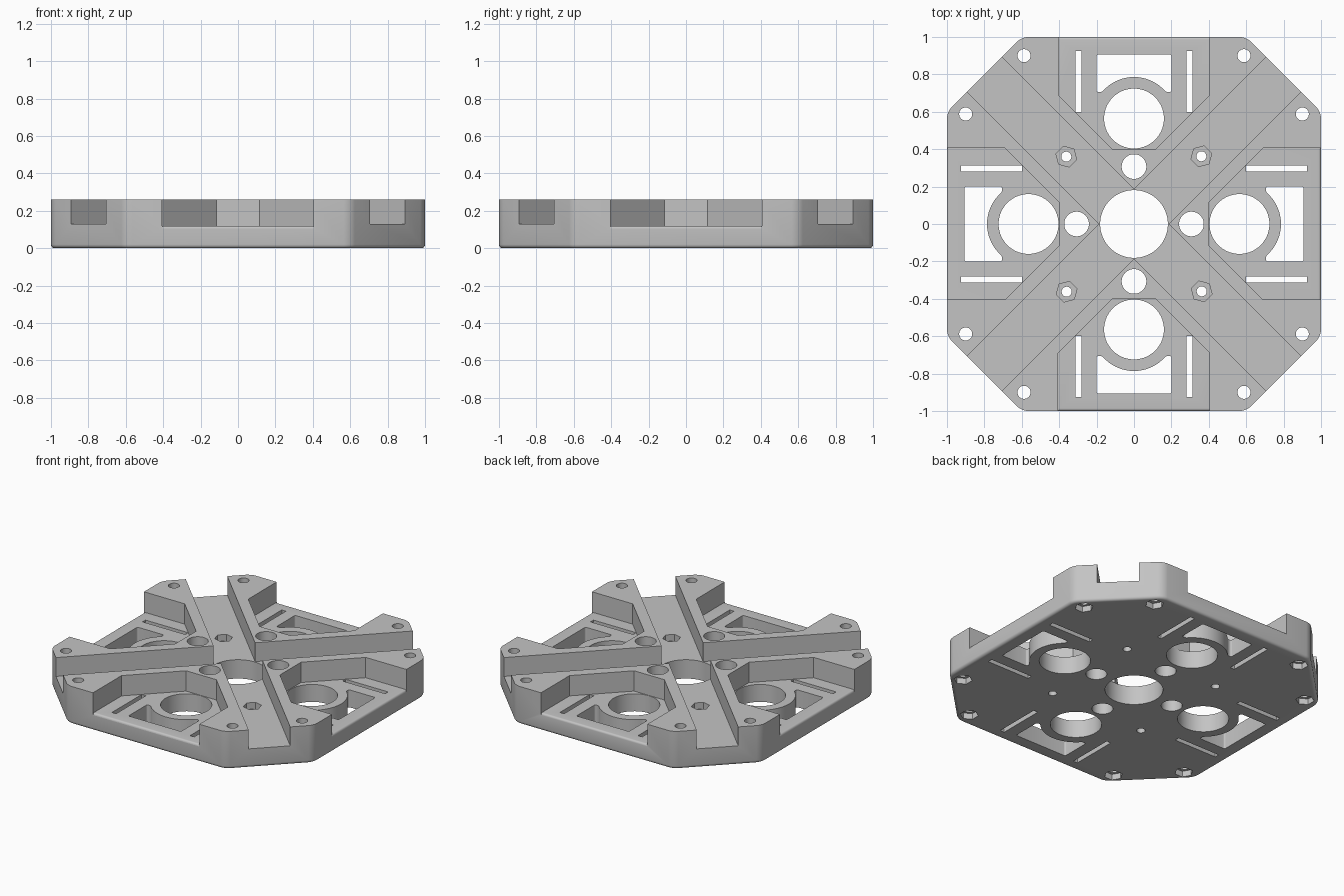
import bpy, bmesh
from math import radians, sin, cos, pi, asin
from mathutils import Matrix, Vector

if "Cube" in bpy.data.objects:
    bpy.data.objects.remove(bpy.data.objects["Cube"], do_unlink=True)

HEIGHT, POCKET_Z, CHANNEL_Z = 0.26, 0.12, 0.13

grey = bpy.data.materials.new("plain grey")
grey.use_nodes = True
colour = (0.55, 0.55, 0.55, 1)
grey.diffuse_color = colour
grey.node_tree.nodes["Principled BSDF"].inputs["Base Color"].default_value = colour


def circle(x, y, r, sides=56, turn=0.0):
    return [(x + r * cos(turn + 2 * pi * i / sides),
             y + r * sin(turn + 2 * pi * i / sides)) for i in range(sides)]


def box(x0, x1, y0, y1):
    return [(x0, y0), (x1, y0), (x1, y1), (x0, y1)]


def prism(bm, outline, z0, z1, fillet=0.0, turn=0.0):
    """Extrude an outline, round its sharp corners and turn it about z."""
    start = [bm.verts.new((x, y, z0)) for x, y in outline]
    base = bm.faces.new(start)
    top = bmesh.ops.extrude_face_region(bm, geom=[base])["geom"]
    raised = [v for v in top if isinstance(v, bmesh.types.BMVert)]
    bmesh.ops.translate(bm, verts=raised, vec=(0, 0, z1 - z0))
    bmesh.ops.rotate(bm, verts=start + raised, matrix=Matrix.Rotation(turn, 3, 'Z'))
    bmesh.ops.recalc_face_normals(bm, faces=bm.faces)
    if fillet:
        edges = {e for v in start for e in v.link_edges
                 if abs(e.verts[0].co.z - e.verts[1].co.z) > 1e-4
                 and e.calc_face_angle(0) > radians(30)}
        bmesh.ops.bevel(bm, geom=list(edges), offset=fillet, segments=4,
                        profile=0.5, affect='EDGES')


def finish(name, bm):
    bmesh.ops.recalc_face_normals(bm, faces=bm.faces)
    mesh = bpy.data.meshes.new(name)
    bm.to_mesh(mesh)
    bm.free()
    mesh.materials.append(grey)
    obj = bpy.data.objects.new(name, mesh)
    bpy.context.collection.objects.link(obj)
    return obj


# Octagonal body with rounded corners and a rounded lower rim
bm = bmesh.new()
octagon = [(1, -0.6), (1, 0.6), (0.6, 1), (-0.6, 1),
           (-1, 0.6), (-1, -0.6), (-0.6, -1), (0.6, -1)]
prism(bm, octagon, 0, HEIGHT, fillet=0.035)
rim = [e for e in bm.edges if all(abs(v.co.z) < 1e-5 for v in e.verts)]
bmesh.ops.bevel(bm, geom=rim, offset=0.02, segments=4, profile=0.5, affect='EDGES')
body = finish("base_plate", bm)


def cut(shapes, turns=4):
    """Subtract (outline, z0, z1, fillet) shapes, repeated around the centre."""
    cutter_bm = bmesh.new()
    for outline, z0, z1, fillet in shapes:
        for k in range(turns):
            prism(cutter_bm, outline, z0, z1, fillet, k * pi / 2)
    cutter = finish("cutter", cutter_bm)
    cutter.hide_render = True
    mod = body.modifiers.new("cut", 'BOOLEAN')
    mod.operation, mod.solver, mod.object = 'DIFFERENCE', 'EXACT', cutter
    bpy.context.view_layer.objects.active = body
    bpy.ops.object.modifier_apply(modifier=mod.name)
    bpy.data.objects.remove(cutter, do_unlink=True)


# Four side pockets, open outwards
pocket = [(-0.115, 0.4), (0.115, 0.4), (0.405, 0.69), (0.405, 1.1),
          (-0.405, 1.1), (-0.405, 0.69)]
cut([(pocket, POCKET_Z, 0.4, 0)])

# Rounded outer lip of each pocket floor
bm = bmesh.new()
r = 0.014
profile = [(1 - r + r * sin(a * pi / 8), POCKET_Z - r + r * cos(a * pi / 8))
           for a in range(5)] + [(1.05, POCKET_Z - r), (1.05, 0.2), (1 - r, 0.2)]
for k in range(4):
    spin = Matrix.Rotation(k * pi / 2, 3, 'Z')
    ends = [[bm.verts.new(spin @ Vector((x, y, z))) for y, z in profile]
            for x in (-0.404, 0.404)]
    for loop in ends:
        bm.faces.new(loop)
    for i in range(len(profile)):
        j = (i + 1) % len(profile)
        bm.faces.new((ends[0][i], ends[0][j], ends[1][j], ends[1][i]))
lip = finish("lip_cutter", bm)
lip.hide_render = True
mod = body.modifiers.new("lip", 'BOOLEAN')
mod.operation, mod.solver, mod.object = 'DIFFERENCE', 'EXACT', lip
bpy.context.view_layer.objects.active = body
bpy.ops.object.modifier_apply(modifier=mod.name)
bpy.data.objects.remove(lip, do_unlink=True)

# Diagonal crossing channels, as one cross outline
w, far = 0.186, 1.2
arm = [(w, 0), (far, far - w), (far - w, far), (0, w)]
cross = []
for k in range(4):
    spin = Matrix.Rotation(k * pi / 2, 2)
    cross += [tuple(spin @ Vector(p)) for p in arm[:3]]
cut([(cross, CHANNEL_Z, 0.4, 0)], turns=1)

# Hexagonal nut recesses: in the channel floors and under the corner bolts
corner_bolts = [(0.588, 0.9), (0.9, 0.588)]
cut([(circle(0.36, 0.362, 0.057, 6, radians(15)), 0.085, 0.4, 0)]
    + [(circle(x, y, 0.058, 6), -0.1, 0.04, 0) for x, y in corner_bolts])

# Through holes: large side, small inner, channel screws and corner bolts
holes = [circle(0, 0.564, 0.16), circle(0, 0.307, 0.066, 40),
         circle(0.36, 0.362, 0.027, 24)]
holes += [circle(x, y, 0.035, 28) for x, y in corner_bolts]
# Narrow slots beside each large hole
holes += [box(s - 0.016, s + 0.016, 0.6, 0.925) for s in (-0.298, 0.298)]
cut([(h, -0.1, 0.4, 0) for h in holes])

# Windows that wrap around the ring of each large hole
ring = 0.222
a0 = asin((0.705 - 0.564) / ring)
arc = [(ring * cos(a0 + (pi - 2 * a0) * i / 16),
        0.564 + ring * sin(a0 + (pi - 2 * a0) * i / 16)) for i in range(17)]
window = arc + [(-0.2, 0.705), (-0.2, 0.907), (0.2, 0.907), (0.2, 0.705)]
cut([(window, -0.1, 0.4, 0.011)])

# Central hole
cut([(circle(0, 0, 0.181, 72), -0.1, 0.4, 0)], turns=1)

# Smooth the curved walls, keep the machined edges sharp
bpy.ops.object.select_all(action='DESELECT')
body.select_set(True)
bpy.context.view_layer.objects.active = body
bpy.ops.object.shade_smooth_by_angle(angle=radians(30))
